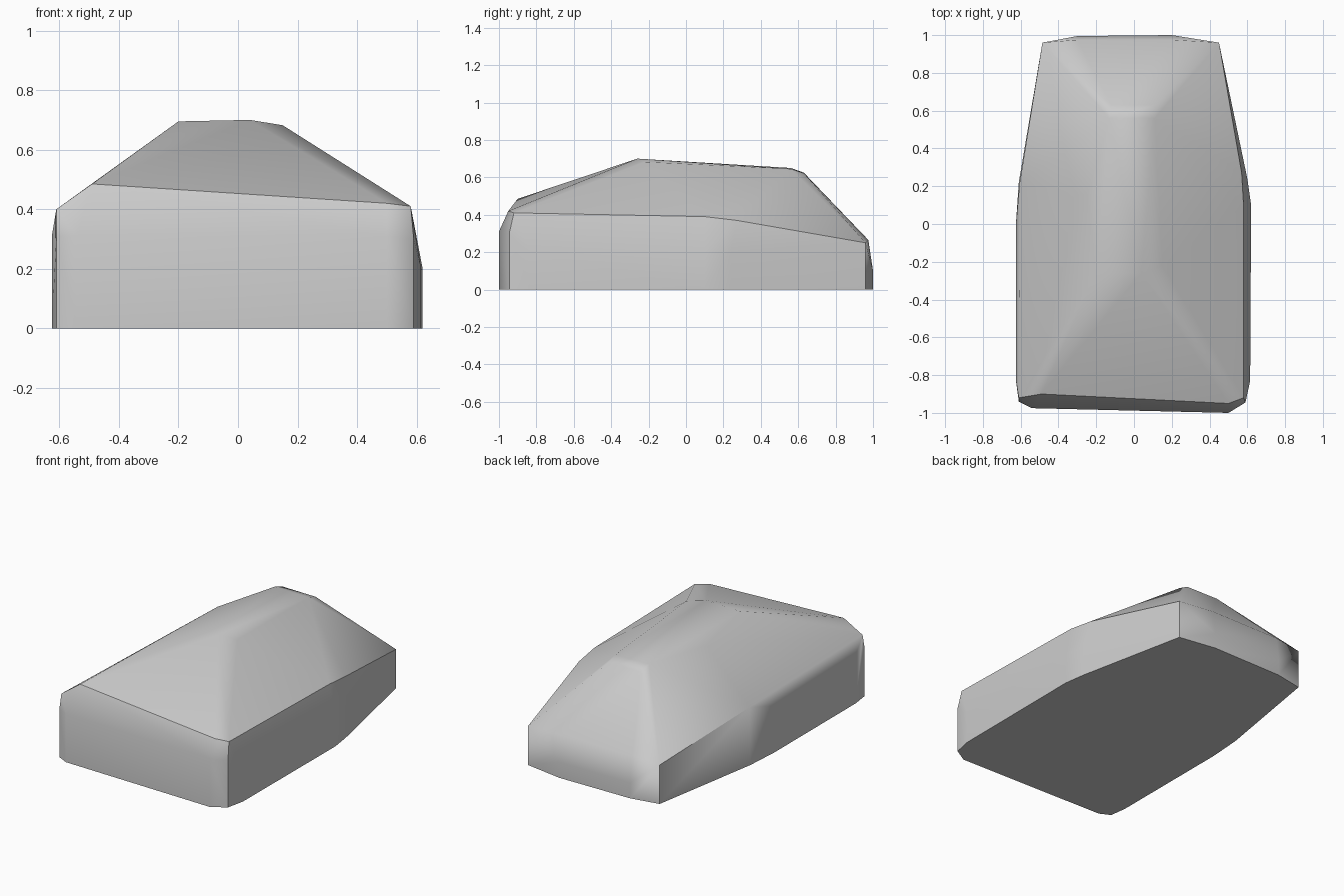
import bpy, bmesh, math

old = bpy.data.objects.get("Cube")
if old:
    bpy.data.objects.remove(old, do_unlink=True)

stone = bpy.data.materials.new("stone_grey")
stone.use_nodes = True
stone.diffuse_color = (0.6, 0.6, 0.6, 1)
stone.node_tree.nodes["Principled BSDF"].inputs["Base Color"].default_value = (0.6, 0.6, 0.6, 1)

# Foot outline, and the height to which the wall stays upright above it
foot = [(-.61, -.94, .31), (-.54, -.975, .31), (.5, -1, .31), (.59, -.945, .3),
        (.615, -.83, .2), (.62, .1, .2), (.6, .24, .2), (.45, .96, .1),
        (.2, 1, .1), (-.3, .995, .1), (-.485, .96, .1), (-.61, .22, .2),
        (-.625, 0, .3), (-.625, -.83, .31)]

# Rim where the walls meet the sloping faces
rim = [(-.61, -.92, .4), (-.49, -.9, .485), (.5, -.95, .42), (.58, -.92, .41),
       (.58, .1, .39), (.57, .27, .37), (.45, .96, .25), (.2, .975, .265),
       (-.3, .975, .265), (-.485, .96, .25), (-.605, .22, .37)]

# Crest along the top
crest = [(-.2, -.26, .695), (.04, -.26, .7), (.15, -.22, .682),
         (-.25, .15, .645), (-.13, .56, .65), (.11, .56, .645),
         (-.12, .63, .625), (.11, .63, .622)]

bm = bmesh.new()
points = rim + crest
for x, y, h in foot:
    points += [(x, y, 0), (x, y, h)]
for p in points:
    bm.verts.new(p)

# Wrap the outlines in one solid skin and merge the flat areas
hull = bmesh.ops.convex_hull(bm, input=bm.verts)
spare = {g for g in hull["geom_interior"] + hull["geom_unused"]
         if isinstance(g, bmesh.types.BMVert)}
bmesh.ops.delete(bm, geom=list(spare), context='VERTS')
bmesh.ops.dissolve_limit(bm, angle_limit=math.radians(2), verts=bm.verts, edges=bm.edges)
bmesh.ops.recalc_face_normals(bm, faces=bm.faces)

mesh = bpy.data.meshes.new("boulder")
bm.to_mesh(mesh)
bm.free()
mesh.materials.append(stone)
boulder = bpy.data.objects.new("boulder", mesh)
bpy.context.collection.objects.link(boulder)

# Soft creases on the slopes, crisp edges around the rim
bpy.context.view_layer.objects.active = boulder
boulder.select_set(True)
bpy.ops.object.shade_smooth_by_angle(angle=math.radians(42))
weighted = boulder.modifiers.new("broad_faces", 'WEIGHTED_NORMAL')
weighted.keep_sharp = True
